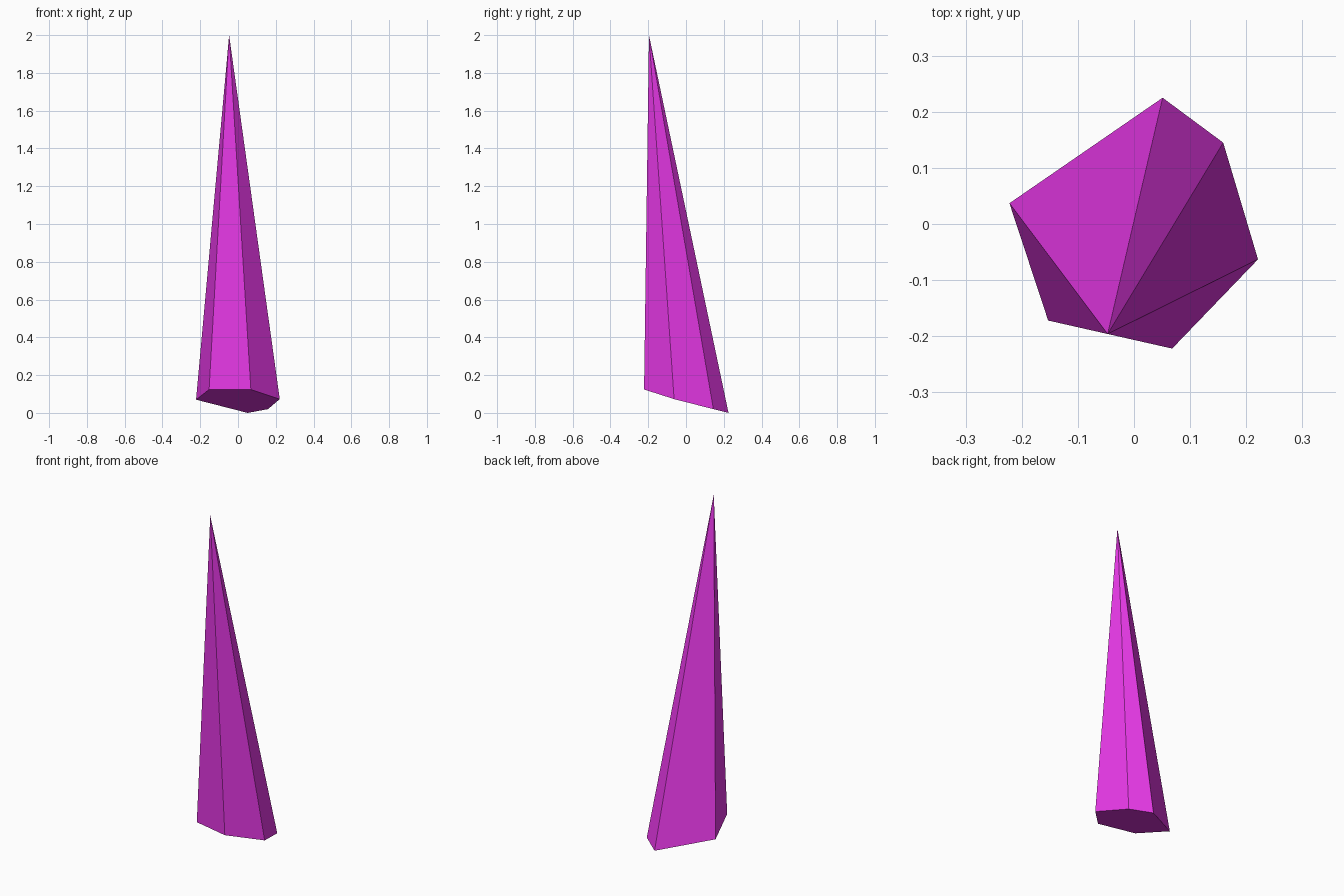
import bpy, bmesh

if "Cube" in bpy.data.objects:
    bpy.data.objects.remove(bpy.data.objects["Cube"])

# Slanted six-sided base outline and leaning tip
BASE = [(-0.222, 0.037, 0.07), (-0.153, -0.172, 0.124), (0.068, -0.222, 0.124),
        (0.221, -0.063, 0.073), (0.159, 0.145, 0.02), (0.051, 0.225, 0.0)]
TIP = (-0.047, -0.196, 2.0)

bm = bmesh.new()
ring = [bm.verts.new(p) for p in BASE]
tip = bm.verts.new(TIP)

# Flat underside and tapering sides
bm.faces.new(ring[::-1])
for a, b in zip(ring, ring[1:] + ring[:1]):
    bm.faces.new((a, b, tip))
bmesh.ops.recalc_face_normals(bm, faces=bm.faces)

mesh = bpy.data.meshes.new("crystal_spike")
bm.to_mesh(mesh)
bm.free()
spike = bpy.data.objects.new("crystal_spike", mesh)
bpy.context.collection.objects.link(spike)

# Magenta colour
mat = bpy.data.materials.new("magenta")
mat.diffuse_color = (0.8, 0.04, 0.8, 1)
mat.use_nodes = True
mat.node_tree.nodes["Principled BSDF"].inputs["Base Color"].default_value = mat.diffuse_color
mesh.materials.append(mat)
